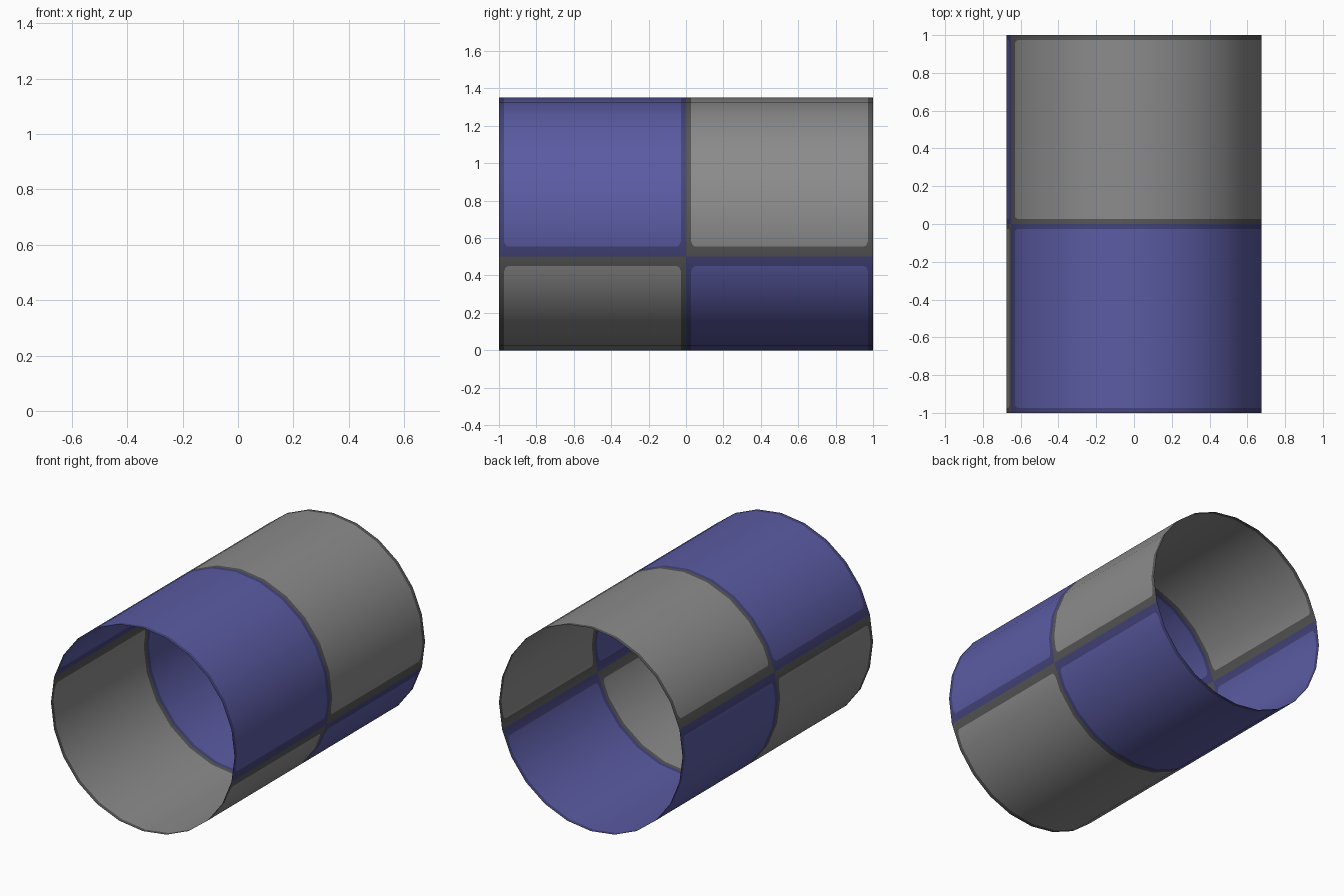
import bpy, bmesh, math
from mathutils import Vector

if "Cube" in bpy.data.objects:
    bpy.data.objects.remove(bpy.data.objects["Cube"])

R = 0.675            # tube radius
STEP = math.radians(15)   # 24-sided tube
BORDER = 0.026       # border width as fraction of a panel
CORNER = 0.022       # rounding of the inner field


def material(name, rgb):
    m = bpy.data.materials.new(name)
    m.diffuse_color = (*rgb, 1.0)
    m.use_nodes = True
    m.node_tree.nodes["Principled BSDF"].inputs["Base Color"].default_value = m.diffuse_color
    return m


grey = (material("grey", (0.26, 0.26, 0.26)), material("dark grey", (0.095, 0.095, 0.095)))
blue = (material("blue", (0.105, 0.105, 0.37)), material("dark blue", (0.058, 0.058, 0.20)))


def ring_point(k):
    a = k * STEP
    return Vector((R * math.cos(a), 0, R + R * math.sin(a)))


def wrap(u, v, first, y0):
    """Map panel coordinates (0..1) onto the flat facets of the tube."""
    t = u * 12
    k = min(int(t + 1e-5), 11)
    p = ring_point(first + k).lerp(ring_point(first + k + 1), t - k)
    p.y = y0 + v
    return p


def panel(name, first, y0, mats):
    bm = bmesh.new()
    # Flat panel: rounded inner field surrounded by a border
    outer = [bm.verts.new((x, y, 0)) for x, y in ((1, 1), (0, 1), (0, 0), (1, 0))]
    inner, owner = [], []
    n = 4
    for c, o in enumerate(outer):
        cx = BORDER + CORNER if o.co.x < 0.5 else 1 - BORDER - CORNER
        cy = BORDER + CORNER if o.co.y < 0.5 else 1 - BORDER - CORNER
        for i in range(n + 1):
            a = (c + i / n) * math.pi / 2
            inner.append(bm.verts.new((cx + CORNER * math.cos(a), cy + CORNER * math.sin(a), 0)))
            owner.append(o)
    bm.faces.new(inner).material_index = 0
    for i in range(len(inner)):
        j = (i + 1) % len(inner)
        loop = [inner[j], inner[i], owner[i]]
        if owner[j] is not owner[i]:
            loop.append(owner[j])
        bm.faces.new(loop).material_index = 1
    # Cut along the facet edges, then wrap round the tube
    for k in range(1, 12):
        bmesh.ops.bisect_plane(bm, geom=bm.verts[:] + bm.edges[:] + bm.faces[:], dist=1e-6,
                               plane_co=(k / 12, 0, 0), plane_no=(1, 0, 0))
    for v in bm.verts:
        v.co = wrap(v.co.x, v.co.y, first, y0)
    bm.normal_update()
    for f in bm.faces:
        c = f.calc_center_median()
        if f.normal.dot(Vector((c.x, 0, c.z - R))) < 0:
            f.normal_flip()
        f.smooth = True
    me = bpy.data.meshes.new(name)
    bm.to_mesh(me)
    bm.free()
    for m in mats:
        me.materials.append(m)
    # Smooth round shading across the facets
    me.normals_split_custom_set_from_vertices(
        [Vector((v.co.x, 0, v.co.z - R)).normalized() for v in me.vertices])
    bpy.context.collection.objects.link(bpy.data.objects.new(name, me))


# Four half-round panels in a checker arrangement; seams at -15 and 165 degrees
panel("upper_front_panel", -1, -1, blue)
panel("upper_back_panel", -1, 0, grey)
panel("lower_front_panel", 11, -1, grey)
panel("lower_back_panel", 11, 0, blue)
